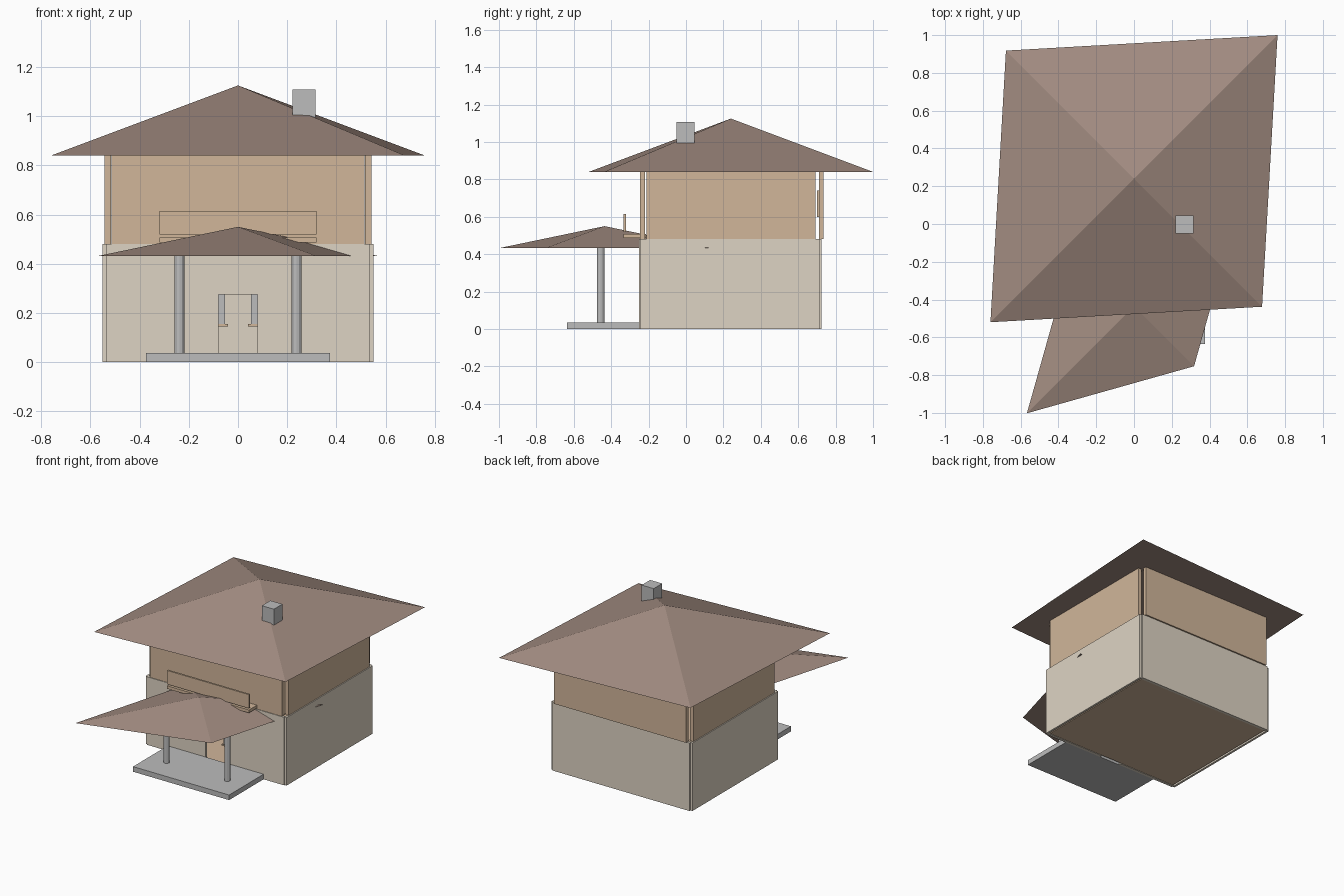
import bpy
import bmesh

cube = bpy.data.objects.get("Cube")
if cube:
    bpy.data.objects.remove(cube, do_unlink=True)


def material(name, r, g, b):
    def linear(v):
        v /= 255
        return v / 12.92 if v < 0.04 else ((v + 0.055) / 1.055) ** 2.4
    m = bpy.data.materials.new(name)
    colour = (linear(r), linear(g), linear(b), 1)
    m.use_nodes = True
    m.diffuse_color = colour
    m.node_tree.nodes["Principled BSDF"].inputs["Base Color"].default_value = colour
    return m


cream = material("cream plaster", 222, 212, 196)
tan = material("tan wood", 209, 182, 154)
brown = material("brown roofing", 161, 139, 128)
grey = material("grey stone", 188, 188, 188)


def finish(name, bm, mat):
    bmesh.ops.recalc_face_normals(bm, faces=bm.faces)
    mesh = bpy.data.meshes.new(name)
    bm.to_mesh(mesh)
    bm.free()
    mesh.materials.append(mat)
    ob = bpy.data.objects.new(name, mesh)
    bpy.context.collection.objects.link(ob)
    return ob


def box(name, xs, ys, zs, mat):
    """Box from its extents along each axis."""
    bm = bmesh.new()
    bmesh.ops.create_cube(bm, size=1)
    for v in bm.verts:
        v.co = [a + (b - a) * (c + 0.5) for (a, b), c in zip((xs, ys, zs), v.co)]
    return finish(name, bm, mat)


def roof(name, cy, long, short, base, top):
    """Skewed pyramid: one diagonal is longer than the other."""
    bm = bmesh.new()
    ring = [bm.verts.new((x, cy + y, base)) for x, y in
            ((long, long), (-short, short), (-long, -long), (short, -short))]
    apex = bm.verts.new((0, cy, top))
    bm.faces.new(ring)
    for i in range(4):
        bm.faces.new((ring[i], ring[(i + 1) % 4], apex))
    return finish(name, bm, brown)


# Ground floor: slab, front wall with doorway, back and side walls
low = (0, 0.48)
box("ground_floor", (-0.525, 0.525), (-0.23, 0.705), (0.003, 0.015), tan)
box("front_wall_lintel", (-0.08, 0.08), (-0.25, -0.23), (0.275, 0.48), cream)
box("back_wall", (-0.535, 0.535), (0.705, 0.725), low, cream)
box("upper_floor", (-0.53, 0.53), (-0.235, 0.71), (0.46, 0.475), tan)

# Upper storey: separate panels with narrow open corners
high = (0.48, 0.84)
box("upper_front_wall", (-0.515, 0.515), (-0.246, -0.218), high, tan)
box("upper_back_wall", (-0.515, 0.515), (0.71, 0.735), high, tan)
box("back_inner_panel", (-0.3, 0.3), (0.701, 0.71), (0.6, 0.74), tan)

# Parts mirrored left and right
for side, s in (("left", 1), ("right", -1)):
    def span(a, b):
        return tuple(sorted((a * s, b * s)))
    box(side + "_front_wall", span(0.08, 0.535), (-0.25, -0.23), low, cream)
    box(side + "_wall", span(0.535, 0.55), (-0.243, 0.714), low, cream)
    box(side + "_upper_wall", span(0.517, 0.543), (-0.21, 0.693), high, tan)
    box(side + "_door_panel", span(0.052, 0.08), (-0.235, -0.23), (0.155, 0.275), grey)
    box(side + "_door_ledge", span(0.04, 0.08), (-0.24, -0.23), (0.145, 0.155), tan)
    bm = bmesh.new()
    bmesh.ops.create_cone(bm, cap_ends=True, segments=12, radius1=0.02,
                          radius2=0.02, depth=0.41)
    bmesh.ops.translate(bm, verts=bm.verts, vec=(0.238 * s, -0.457, 0.235))
    finish(side + "_porch_pillar", bm, grey)

# Porch and balcony
box("porch_slab", (-0.375, 0.375), (-0.635, -0.25), (0, 0.036), grey)
box("balcony_floor", (-0.32, 0.32), (-0.335, -0.215), (0.486, 0.507), tan)
box("balcony_rail", (-0.32, 0.32), (-0.335, -0.322), (0.518, 0.615), tan)

# Roofs and chimney
roof("porch_roof", -0.435, 0.567, 0.318, 0.432, 0.55)
roof("main_roof", 0.24, 0.76, 0.678, 0.84, 1.125)
box("chimney", (0.221, 0.315), (-0.05, 0.045), (0.995, 1.108), grey)
